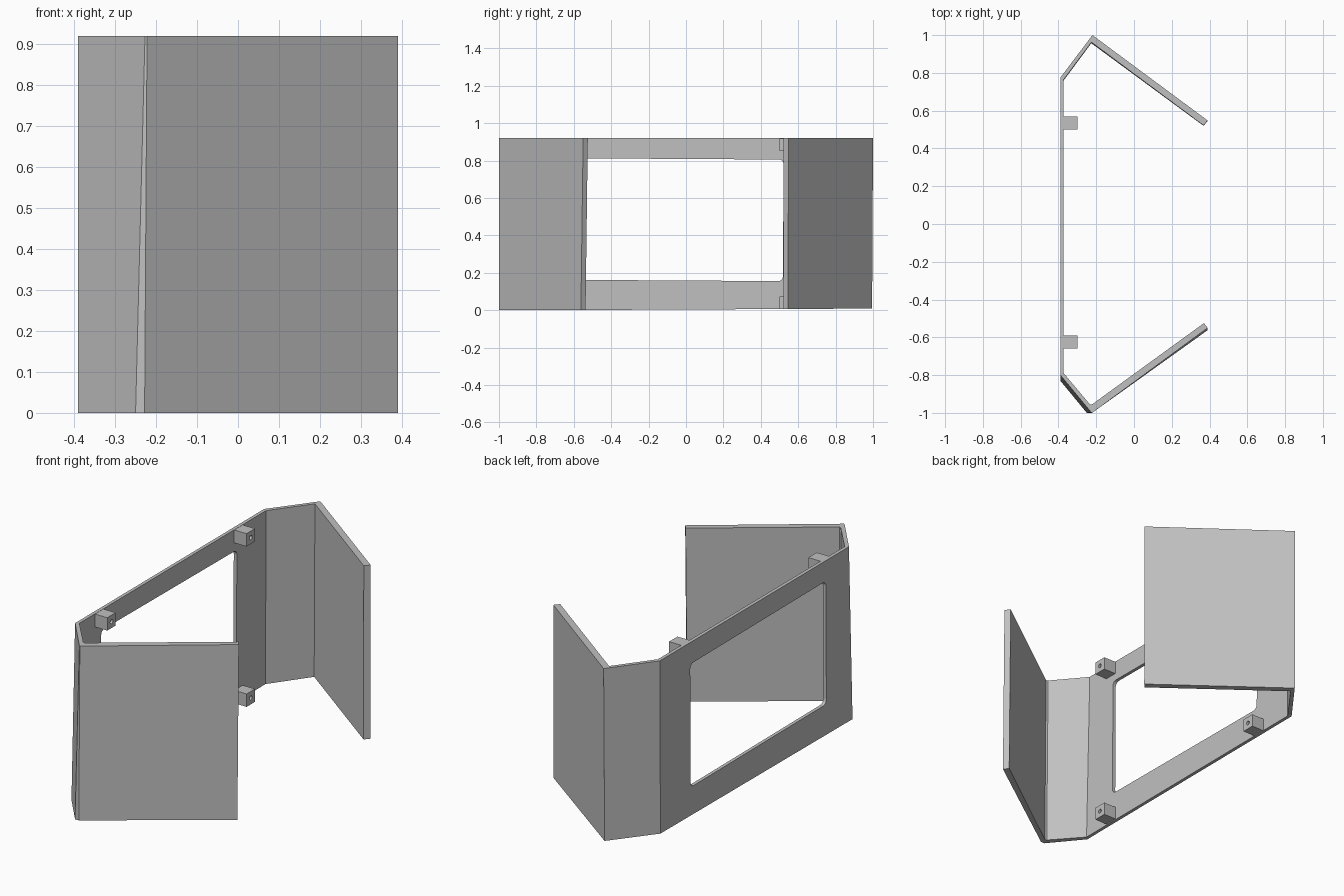
import bpy
import bmesh
from mathutils import Matrix, Vector

cube = bpy.data.objects.get("Cube")
if cube:
    bpy.data.objects.remove(cube, do_unlink=True)

HEIGHT = 0.92

grey = bpy.data.materials.new("light grey")
grey.use_nodes = True
grey.diffuse_color = (0.53, 0.53, 0.53, 1)
grey.node_tree.nodes["Principled BSDF"].inputs["Base Color"].default_value = grey.diffuse_color


def make_object(name, bm):
    bmesh.ops.recalc_face_normals(bm, faces=bm.faces[:])
    mesh = bpy.data.meshes.new(name)
    bm.to_mesh(mesh)
    bm.free()
    mesh.materials.append(grey)
    obj = bpy.data.objects.new(name, mesh)
    bpy.context.collection.objects.link(obj)
    return obj


def box(name, center, size, round_edges=0.0, tilt=0.0):
    """Box whose edges along x can be rounded, tilted about x."""
    bm = bmesh.new()
    bmesh.ops.create_cube(bm, size=1, matrix=Matrix.Diagonal((*size, 1)))
    if round_edges:
        along_x = [e for e in bm.edges
                   if abs(e.verts[0].co.x - e.verts[1].co.x) > size[0] / 2]
        bmesh.ops.bevel(bm, geom=along_x, offset=round_edges, segments=5,
                        profile=0.5, affect='EDGES')
    bm.transform(Matrix.Translation(center) @ Matrix.Rotation(tilt, 4, 'X'))
    return make_object(name, bm)


def cut(target, cutter):
    """Subtract the cutter for good, then drop it."""
    cutter.hide_render = True
    mod = target.modifiers.new("cut", 'BOOLEAN')
    mod.operation = 'DIFFERENCE'
    mod.solver = 'EXACT'
    mod.object = cutter
    bpy.context.view_layer.objects.active = target
    bpy.ops.object.modifier_apply(modifier=mod.name)
    bpy.data.objects.remove(cutter, do_unlink=True)


# Folded sheet: outlines from the front wing tip round to the back wing tip
outer_top = [(0.39, -0.55), (-0.222, -1.0), (-0.227, -0.997), (-0.39, -0.80),
             (-0.39, 0.775), (-0.22, 1.0), (0.39, 0.548)]
outer_low = [(0.39, -0.562), (-0.228, -1.0), (-0.25, -1.0), (-0.39, -0.83),
             (-0.39, 0.77), (-0.222, 0.995), (0.39, 0.545)]
inner_top = [(0.37, -0.525), (-0.225, -0.957), (-0.235, -0.953), (-0.372, -0.79),
             (-0.372, 0.765), (-0.225, 0.962), (0.368, 0.522)]
inner_low = [(0.37, -0.537), (-0.226, -0.968), (-0.238, -0.967), (-0.372, -0.815),
             (-0.372, 0.76), (-0.226, 0.957), (0.368, 0.52)]

bm = bmesh.new()


def line(points, top):
    return [bm.verts.new((x, y, HEIGHT if top else max(0, 0.01 * y))) for x, y in points]


rails = [line(outer_low, False), line(outer_top, True),
         line(inner_top, True), line(inner_low, False)]
for a, b in zip(rails, rails[1:] + rails[:1]):
    for i in range(len(a) - 1):
        bm.faces.new((a[i], a[i + 1], b[i + 1], b[i]))
for end in (0, -1):
    bm.faces.new([rail[end] for rail in rails])
sheet = make_object("folded_sheet", bm)

# Rounded window opening in the side panel
cut(sheet, box("window_cutter", Vector((-0.38, -0.045, 0.484)), (0.2, 1.13, 0.65),
               round_edges=0.025, tilt=-0.006))

# Four mounting blocks, each with a bored hole facing inwards
for end, y in (("front", -0.625), ("back", 0.535)):
    for level, z in (("lower", 0.04), ("upper", 0.885)):
        block = box(f"{end}_{level}_block", Vector((-0.3375, y, z)), (0.075, 0.07, 0.068))
        bm = bmesh.new()
        bmesh.ops.create_cone(bm, cap_ends=True, segments=16, radius1=0.011,
                              radius2=0.011, depth=0.09)
        bm.transform(Matrix.Translation((-0.3, y, z)) @ Matrix.Rotation(1.5708, 4, 'Y'))
        cut(block, make_object("hole_cutter", bm))
